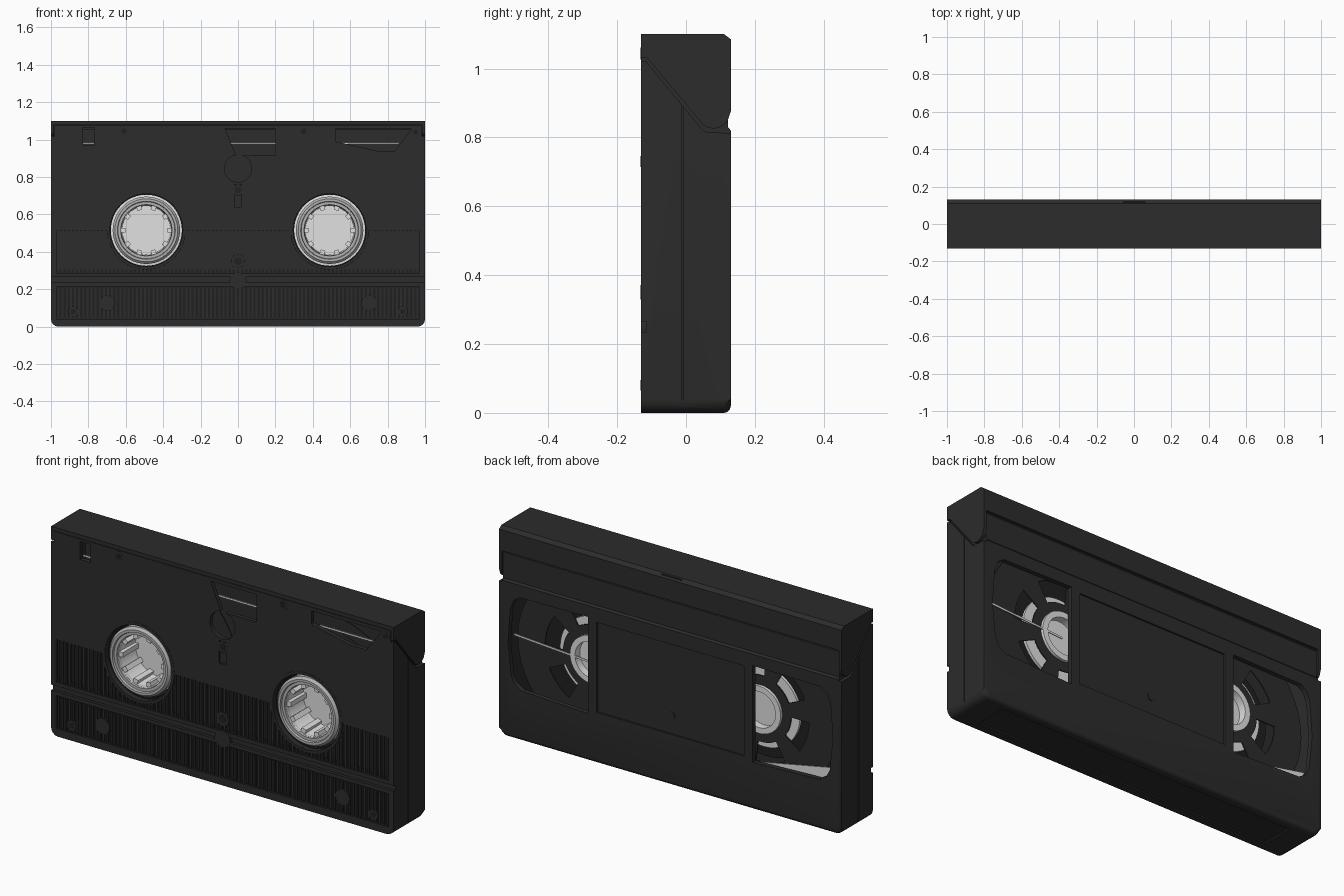
import bpy, bmesh, math
from mathutils import Matrix, Vector

if "Cube" in bpy.data.objects:
    bpy.data.objects.remove(bpy.data.objects["Cube"])


def material(name, v):
    m = bpy.data.materials.new(name)
    m.diffuse_color = (v, v, v, 1)
    m.use_nodes = True
    m.node_tree.nodes["Principled BSDF"].inputs["Base Color"].default_value = m.diffuse_color
    return m


BLACK = material("black plastic", 0.025)
DARK = material("dark groove", 0.014)
WHITE = material("white plastic", 0.75)
GREY = material("light grey plastic", 0.45)


def finish(name, bm, mat):
    bmesh.ops.recalc_face_normals(bm, faces=bm.faces)
    me = bpy.data.meshes.new(name)
    bm.to_mesh(me)
    bm.free()
    ob = bpy.data.objects.new(name, me)
    bpy.context.collection.objects.link(ob)
    if mat:
        me.materials.append(mat)
    return ob


def add_prism(bm, pts, axis, a, b):
    """Extrude 2D points: axis x takes (y, z), axis y takes (x, z)."""
    def at(p, d):
        return (d, p[0], p[1]) if axis == "x" else (p[0], d, p[1])
    lo = [bm.verts.new(at(p, a)) for p in pts]
    hi = [bm.verts.new(at(p, b)) for p in pts]
    bm.faces.new(lo)
    bm.faces.new(hi[::-1])
    for i in range(len(pts)):
        j = (i + 1) % len(pts)
        bm.faces.new((lo[i], lo[j], hi[j], hi[i]))


def prism(name, pts, axis, a, b, mat=None):
    bm = bmesh.new()
    add_prism(bm, pts, axis, a, b)
    return finish(name, bm, mat)


def rect(x0, x1, z0, z1):
    return [(x0, z0), (x1, z0), (x1, z1), (x0, z1)]


def circle(x, z, r, n=40):
    return [(x + r * math.cos(2 * math.pi * i / n), z + r * math.sin(2 * math.pi * i / n)) for i in range(n)]


def box(name, x0, x1, y0, y1, z0, z1, mat=None):
    return prism(name, rect(x0, x1, z0, z1), "y", y0, y1, mat)


def lathe(name, prof, x, z, mat, n=48, closed=False):
    """Revolve (radius, y) points about the y axis through (x, z)."""
    bm = bmesh.new()
    vs = [bm.verts.new((r, y, 0)) for r, y in prof]
    es = [bm.edges.new((vs[i], vs[i + 1])) for i in range(len(vs) - 1)]
    if closed:
        es.append(bm.edges.new((vs[-1], vs[0])))
    bmesh.ops.spin(bm, geom=vs + es, cent=(0, 0, 0), axis=(0, 1, 0), angle=2 * math.pi, steps=n)
    bmesh.ops.remove_doubles(bm, verts=bm.verts, dist=1e-5)
    bmesh.ops.translate(bm, verts=bm.verts, vec=(x, 0, z))
    return smooth(finish(name, bm, mat))


def smooth(ob):
    bpy.ops.object.select_all(action="DESELECT")
    bpy.context.view_layer.objects.active = ob
    ob.select_set(True)
    bpy.ops.object.shade_smooth_by_angle(angle=math.radians(35))
    return ob


def cut(ob, cutter):
    mod = ob.modifiers.new("cut", "BOOLEAN")
    mod.operation, mod.solver, mod.object = "DIFFERENCE", "EXACT", cutter
    bpy.ops.object.select_all(action="DESELECT")
    bpy.context.view_layer.objects.active = ob
    ob.select_set(True)
    bpy.ops.object.modifier_apply(modifier=mod.name)
    bpy.data.objects.remove(cutter, do_unlink=True)


HX, HZ = 0.49, 0.515

# Case shell with rounded bottom corners and back edges
bm = bmesh.new()
add_prism(bm, [(-.13, 0), (.13, 0), (.13, .82), (.122, .83), (.122, .965),
               (.112, .97), (.112, 1.078), (-.13, 1.078)], "x", -1, 1)
corner = [e for e in bm.edges if all(v.co.z < .001 for v in e.verts)
          and abs(e.verts[0].co.x - e.verts[1].co.x) < .001]
bmesh.ops.bevel(bm, geom=corner, offset=.04, segments=4, profile=.5, affect="EDGES")
back = [e for e in bm.edges if all(v.co.y > .129 for v in e.verts)
        and not all(v.co.z > .81 for v in e.verts)]
bmesh.ops.bevel(bm, geom=back, offset=.02, segments=3, profile=.5, affect="EDGES")
case = finish("case_shell", bm, BLACK)

# Hollow inside, door recesses on the sides
cut(case, box("c", -.965, .965, -.108, .105, .03, 1.05))
flap_gap = [(-.14, 1.2), (.2, 1.2), (.2, .81), (.06, .815), (.045, .825), (-.115, 1.02), (-.14, 1.02)]
flap = [(-.13, 1.1), (.11, 1.1), (.13, 1.085), (.13, .875), (.12, .845), (.1, .83), (.08, .825),
        (.06, .83), (.045, .842), (-.112, 1.03), (-.13, 1.03)]
for s in (-1, 1):
    cut(case, prism("c", flap_gap, "x", s * .982, s * 1.1))
    # Reel openings, back windows, seams along the sides
    cut(case, prism("c", circle(s * HX, HZ, .195, 56), "y", -.2, -.05))
    win = [(.48, .25), (.87, .265), (.91, .29), (.93, .33), (.948, .5), (.935, .68), (.915, .73), (.88, .755), (.48, .76)]
    cut(case, prism("c", [(s * x, z) for x, z in win], "y", .08, .2))
    cut(case, box("c", s * .995, s * 1.1, -.012, -.007, -.1, .9))
# Label recesses on the back and the spine
cut(case, box("c", -.43, .43, .121, .2, .27, .745))
cut(case, box("c", -.85, .85, -.085, .085, -.1, .007))
# Guide slot and ribbed panel recesses on the front
cut(case, box("c", -1.1, 1.1, -.2, -.115, .235, .265))
for z0, z1 in ((.04, .215), (.285, .51)):
    cut(case, box("c", -.97, .97, -.2, -.12, z0, z1))
# Front openings along the tape edge and lamp hole
for pts in (rect(-.83, -.77, .97, 1.065),
            [(-.07, 1.06), (-.01, .915), (.2, .915), (.2, 1.06)],
            [(.52, 1.06), (.52, .99), (.74, .94), (.84, .94), (.93, 1.06)],
            circle(0, .845, .073)):
    cut(case, prism("c", pts, "y", -.2, -.09))
cut(case, box("c", -.02, .02, -.2, -.12, .64, .76))
smooth(case)

# Tape door: top and back plate, side flaps
door = prism("door", [(-.13, 1.08), (-.13, 1.1), (.11, 1.1), (.13, 1.085), (.13, .975),
                      (.115, .975), (.115, 1.08)], "x", -.985, .985, BLACK)
cut(door, box("c", -.06, .06, .115, .2, 1.092, 1.2))
for s in (-1, 1):
    prism("door_flap", flap, "x", s * .984, s, BLACK)

# Grip ribs, trimmed around the reel openings
bm = bmesh.new()
n = 88
for i in range(n):
    x = -.96 + 1.92 * i / (n - 1)
    add_prism(bm, rect(x - .005, x + .005, .045, .21), "y", -.128, -.119)
    d = abs(abs(x) - HX)
    top = .51 if d > .21 else HZ - math.sqrt(.21 ** 2 - d * d)
    if top > .295:
        add_prism(bm, rect(x - .005, x + .005, .287, top), "y", -.128, -.119)
finish("grip_ribs", bm, BLACK)
for z0, z1 in ((.042, .213), (.287, .305)):
    box("groove_floor", -.968, .968, -.122, -.119, z0, z1, DARK)

# Round bosses and screws on the front
for x, z, r in ((-.7, .125, .042), (.7, .125, .042), (0, .245, .045), (0, .35, .038),
                (-.88, .08, .028), (.88, .08, .028), (0, .73, .03),
                (-.61, 1.045, .028), (.35, 1.045, .028), (.95, 1.04, .025)):
    prism("boss", circle(x, z, r, 24), "y", -.131, -.112, BLACK)
    if r < .04:
        prism("screw_recess", circle(x, z, r * .55, 12), "y", -.132, -.125, DARK)
prism("label_boss", circle(0, .365, .022, 20), "y", .115, .125, BLACK)

for s in (-1, 1):
    x = s * HX
    # Reel hub: white cup with teeth, grey front ring
    lathe("reel_hub", [(0, .05), (.21, .05), (.21, .035), (.172, .03), (.172, -.105), (.135, -.105),
                       (.13, .03), (0, .03)], x, HZ, WHITE)
    lathe("hub_ring", [(.18, -.09), (.18, -.115), (.168, -.127), (.155, -.127), (.152, -.116),
                       (.137, -.116), (.134, -.09)], x, HZ, GREY, closed=True)
    bm = bmesh.new()
    for i in range(10):
        new = bmesh.ops.create_cube(bm, size=1)["verts"]
        bmesh.ops.scale(bm, verts=new, vec=(.024, .13, .026))
        bmesh.ops.translate(bm, verts=new, vec=(.124, -.035, 0))
        bmesh.ops.rotate(bm, verts=new, matrix=Matrix.Rotation(2 * math.pi * i / 10, 3, "Y"))
    bmesh.ops.translate(bm, verts=bm.verts, vec=(x, 0, HZ))
    finish("hub_teeth", bm, WHITE)
    lathe("reel_collar", [(.195, -.131), (.21, -.131), (.21, -.1), (.195, -.1)], x, HZ, BLACK, closed=True)
    lathe("hub_back_ring", [(.095, .05), (.095, .09), (.125, .09), (.125, .05)], x, HZ, WHITE, closed=True)
    # Tape pack behind the flange
    pack = .40 if s > 0 else .27
    lathe("tape_pack", [(.19, .025), (pack, .025), (pack, -.09), (.19, -.09)], x, HZ, DARK, closed=True)

    # Reel flange with six openings
    bm = bmesh.new()
    radii, seg = (.125, .175, .28, .44), 60
    rings = [[bm.verts.new((x + r * math.cos(2 * math.pi * k / seg), .075, HZ + r * math.sin(2 * math.pi * k / seg)))
              for k in range(seg)] for r in radii]
    for j in range(3):
        for k in range(seg):
            if j == 1 and k % 10 < 6:
                continue
            m = (k + 1) % seg
            bm.faces.new((rings[j][k], rings[j][m], rings[j + 1][m], rings[j + 1][k]))
    flange = finish("reel_flange", bm, BLACK)
    sol = flange.modifiers.new("thickness", "SOLIDIFY")
    sol.thickness = .006

# Pale strips seen through the windows and front openings
prism("window_streak", [(.5, .497), (.94, .525), (.94, .535), (.5, .507)], "y", .085, .09, WHITE)
prism("window_wedge", [(-.49, .24), (-.95, .24), (-.95, .33)], "y", .085, .09, WHITE)
for x0, x1 in ((-.83, -.77), (-.04, .2), (.55, .86)):
    box("tape_edge", x0, x1, -.105, -.1, .976, .985, WHITE)
